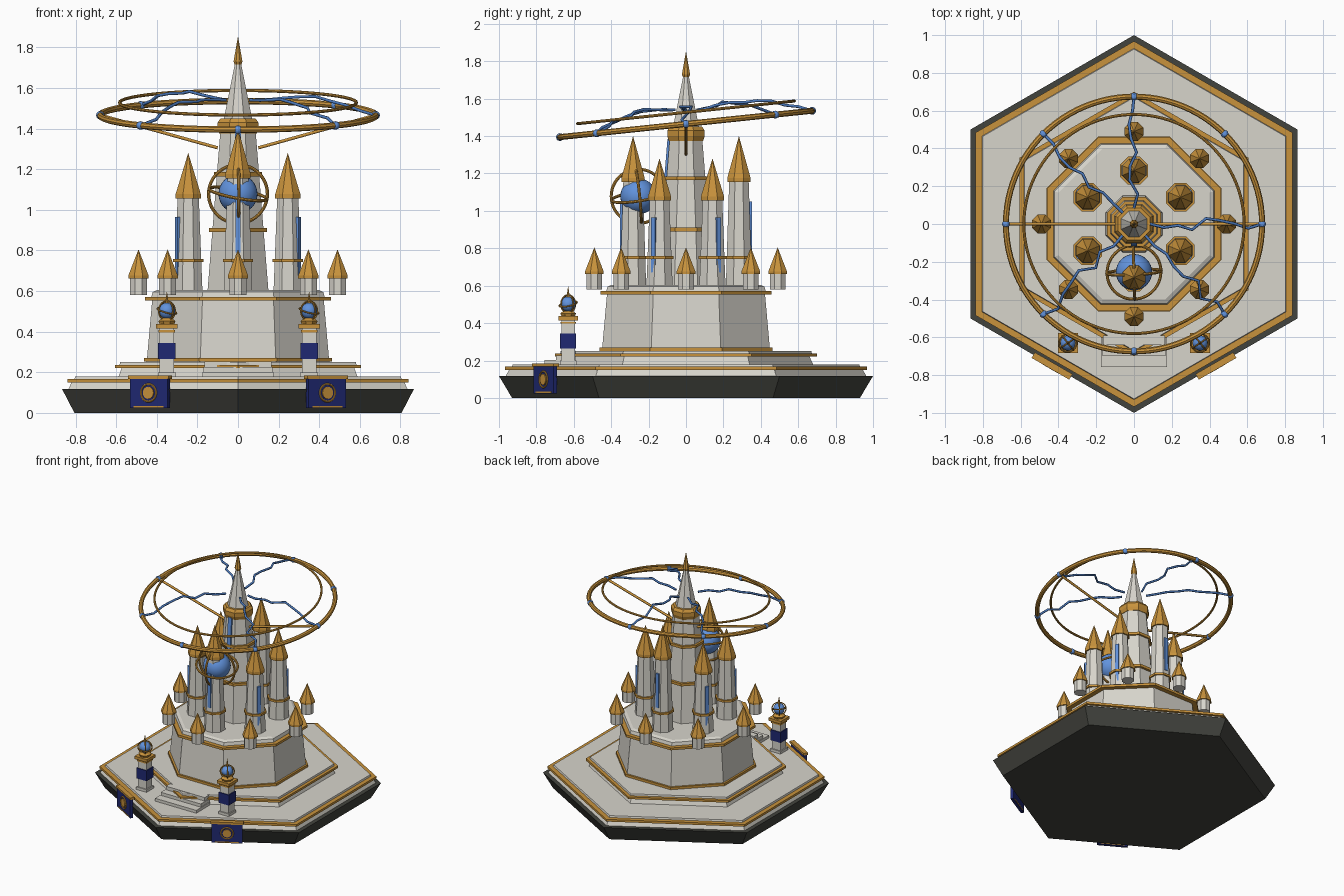
import bpy, bmesh, math, random
from mathutils import Vector, Matrix

if "Cube" in bpy.data.objects:
    bpy.data.objects.remove(bpy.data.objects["Cube"])

random.seed(4)
PI = math.pi
HEX, OCT = PI / 6, PI / 8


def material(name, rgb):
    m = bpy.data.materials.new(name)
    m.diffuse_color = (*rgb, 1)
    m.use_nodes = True
    m.node_tree.nodes["Principled BSDF"].inputs["Base Color"].default_value = m.diffuse_color
    return m


STONE = material("pale stone", (0.68, 0.66, 0.60))
GOLD = material("gold", (0.58, 0.29, 0.045))
DARK = material("dark rock", (0.055, 0.057, 0.048))
BLUE = material("glowing blue", (0.12, 0.29, 0.72))
ARC = material("energy blue", (0.07, 0.19, 0.50))
NAVY = material("navy cloth", (0.014, 0.022, 0.17))


def prism(name, sides, profile, mat, loc=(0, 0, 0), rot=0.0, apothem=False):
    """Flat-sided solid from (radius, z) rings; a zero radius closes to a tip."""
    k = 1 / math.cos(PI / sides) if apothem else 1
    bm = bmesh.new()
    rings = []
    for r, z in profile:
        n = sides if r > 0 else 1
        rings.append([bm.verts.new((r * k * math.cos(rot + 2 * PI * i / sides),
                                    r * k * math.sin(rot + 2 * PI * i / sides), z)) for i in range(n)])
    for a, b in zip(rings, rings[1:]):
        for i in range(sides):
            j = (i + 1) % sides
            bm.faces.new((a[i], a[j], b[0]) if len(b) == 1 else (a[i], a[j], b[j], b[i]))
    bm.faces.new(rings[0][::-1])
    if len(rings[-1]) > 1:
        bm.faces.new(rings[-1])
    me = bpy.data.meshes.new(name)
    bm.to_mesh(me)
    bm.free()
    ob = bpy.data.objects.new(name, me)
    ob.location = loc
    me.materials.append(mat)
    bpy.context.collection.objects.link(ob)
    return ob


def octo(name, profile, mat, loc=(0, 0, 0), rot=OCT):
    return prism(name, 8, profile, mat, loc, rot, True)


def finish(name, mat, smooth=False):
    ob = bpy.context.object
    ob.name = name
    ob.data.materials.append(mat)
    if smooth:
        bpy.ops.object.shade_smooth_by_angle()
    return ob


def box(name, loc, size, mat, rot=(0, 0, 0)):
    bpy.ops.mesh.primitive_cube_add(size=1, location=loc, rotation=rot)
    ob = finish(name, mat)
    ob.scale = size
    return ob


def ring(name, loc, R, r, mat=GOLD, rot=(0, 0, 0), seg=64):
    bpy.ops.mesh.primitive_torus_add(major_radius=R, minor_radius=r, major_segments=seg,
                                     minor_segments=8, location=loc, rotation=rot)
    return finish(name, mat, True)


def ball(name, loc, r, mat, seg=24):
    bpy.ops.mesh.primitive_uv_sphere_add(segments=seg, ring_count=seg // 2, radius=r, location=loc)
    return finish(name, mat, True)


def tube(name, pts, r, mat):
    cu = bpy.data.curves.new(name, 'CURVE')
    cu.dimensions = '3D'
    cu.bevel_depth = r
    cu.bevel_resolution = 1
    cu.use_fill_caps = True
    sp = cu.splines.new('POLY')
    sp.points.add(len(pts) - 1)
    for p, co in zip(sp.points, pts):
        p.co = (*co, 1)
    cu.materials.append(mat)
    ob = bpy.data.objects.new(name, cu)
    bpy.context.collection.objects.link(ob)


# hexagonal island and two terraces, each with a gold edge
prism("rock_base", 6, [(0.93, 0), (1.0, 0.117)], DARK, rot=HEX)
prism("lower_terrace_wall", 6, [(0.965, 0.115), (0.945, 0.152)], STONE, rot=HEX)
prism("lower_terrace_trim", 6, [(0.968, 0.15), (0.968, 0.167)], GOLD, rot=HEX)
prism("lower_terrace_floor", 6, [(0.932, 0.16), (0.926, 0.18)], STONE, rot=HEX)
prism("upper_terrace_wall", 6, [(0.68, 0.178), (0.66, 0.222)], STONE, rot=HEX)
prism("upper_terrace_trim", 6, [(0.70, 0.221), (0.70, 0.237)], GOLD, rot=HEX)
prism("upper_terrace_floor", 6, [(0.675, 0.23), (0.67, 0.25)], STONE, rot=HEX)

# front steps
for i, (front, top) in enumerate([(-0.757, 0.202), (-0.695, 0.226), (-0.64, 0.253)]):
    box(f"step_{i}", (0, (front - 0.59) / 2, (top + 0.175) / 2),
        (0.35 - 0.01 * i, -0.59 - front, top - 0.175), STONE)

# octagonal keep
octo("keep_wall", [(0.45, 0.245), (0.422, 0.56)], STONE)
octo("keep_foot_trim", [(0.462, 0.252), (0.462, 0.27)], GOLD)
octo("keep_top_trim", [(0.457, 0.553), (0.457, 0.571)], GOLD)
octo("keep_roof", [(0.428, 0.565), (0.42, 0.595), (0.40, 0.605)], STONE)

# eight small turrets around the rim
for k in range(8):
    a = k * PI / 4
    p = (0.49 * math.cos(a), 0.49 * math.sin(a), 0)
    octo(f"turret_{k}", [(0.042, 0.58), (0.042, 0.67)], STONE, p)
    octo(f"turret_roof_{k}", [(0.050, 0.662), (0.050, 0.676), (0, 0.805)], GOLD, p)

# six tall towers, front and back ones higher, each with an outward window
for k in range(6):
    a = PI / 6 + k * PI / 3
    tall = k in (1, 4)
    eave, tip = (1.165, 1.40) if tall else (1.065, 1.28)
    w0, w1 = (0.79, 1.05) if tall else (0.67, 0.965)
    p = (0.283 * math.cos(a), 0.283 * math.sin(a), 0)
    octo(f"tower_{k}", [(0.070, 0.60), (0.052, eave)], STONE, p)
    octo(f"tower_band_{k}", [(0.075, 0.742), (0.075, 0.758)], GOLD, p)
    octo(f"tower_roof_{k}", [(0.062, eave - 0.01), (0.062, eave + 0.012), (0, tip)], GOLD, p)
    box(f"tower_window_{k}", (0.345 * math.cos(a), 0.345 * math.sin(a), (w0 + w1) / 2),
        (0.014, 0.026, w1 - w0), BLUE, (0, 0, a))

# great central tower and spire
octo("central_tower", [(0.150, 0.60), (0.085, 1.41)], STONE)
octo("central_band_low", [(0.144, 0.89), (0.144, 0.91)], GOLD)
octo("central_band_mid", [(0.118, 1.165), (0.118, 1.185)], GOLD)
octo("central_collar", [(0.092, 1.375), (0.100, 1.40), (0.100, 1.43), (0.086, 1.45)], GOLD)
octo("spire", [(0.070, 1.445), (0.012, 1.735)], STONE)
octo("spire_tip", [(0.016, 1.715), (0.022, 1.73), (0, 1.855)], GOLD)
box("central_window", (0, -0.103, 1.25), (0.03, 0.014, 0.27), BLUE, (-0.08, 0, 0))

# large orb with three gold rings around the front tower
C = (0, -0.255, 1.078)
ball("great_orb", C, 0.096, BLUE, 32)
for i, rot in enumerate([(0.15, 0.18, 0), (PI / 2 + 0.1, 0, 0.05), (0, PI / 2, 0.03)]):
    ring(f"great_orb_ring_{i}", C, 0.145, 0.008, rot=rot, seg=48)

# tilted halo rings with beads and struts
TILT = 0.104
ring("halo_outer", (0, 0, 1.465), 0.678, 0.016, rot=(TILT, 0, 0), seg=96)
ring("halo_inner", (0, 0, 1.527), 0.583, 0.008, rot=(TILT, 0, 0), seg=96)
turn = Matrix.Rotation(TILT, 3, 'X')


def halo_point(a):
    return turn @ Vector((0.678 * math.cos(a), 0.678 * math.sin(a), 0)) + Vector((0, 0, 1.465))


for k in range(8):
    ball(f"halo_bead_{k}", halo_point(k * PI / 4), 0.021, BLUE, 12)
for s in (-1, 1):
    tube("halo_strut", [(s * 0.10, 0, 1.305), (s * 0.675, 0, 1.465)], 0.009, GOLD)

# jagged energy arcs from the spire to five beads
for k in (0, 2, 3, 5, 7):
    a = k * PI / 4
    start = Vector((0.085 * math.cos(a), 0.085 * math.sin(a), 1.54))
    end = halo_point(a)
    side = Vector((-math.sin(a), math.cos(a), 0))
    pts = []
    for i in range(9):
        t = i / 8
        p = start.lerp(end, t)
        if 0 < i < 8:
            p += side * random.uniform(-0.035, 0.035)
            p.z += 0.05 * math.sin(PI * t) + random.uniform(-0.008, 0.008)
        pts.append(p)
    tube(f"energy_arc_{k}", pts, 0.008, ARC)

for s in (-1, 1):
    # gate pillars with cloth wrap and ringed orb
    x, y = s * 0.35, -0.63
    for part, z0, z1, w, m in [("foot", 0.178, 0.20, 0.088, STONE), ("shaft", 0.19, 0.42, 0.072, STONE),
                               ("cloth", 0.265, 0.345, 0.086, NAVY), ("cap_low", 0.397, 0.407, 0.082, GOLD),
                               ("cap", 0.415, 0.437, 0.105, GOLD)]:
        box(f"pillar_{part}", (x, y, (z0 + z1) / 2), (w, w, z1 - z0), m)
    octo("pillar_orb_stand", [(0.035, 0.435), (0.042, 0.452), (0.025, 0.466)], GOLD, (x, y, 0))
    ball("pillar_orb", (x, y, 0.502), 0.040, BLUE)
    for rot in [(0.2, 0.25, 0), (PI / 2, 0, 0.6), (PI / 2, 0, -0.9)]:
        ring("pillar_orb_ring", (x, y, 0.502), 0.049, 0.004, rot=rot, seg=32)
    octo("pillar_orb_spike", [(0.009, 0.54), (0, 0.60)], GOLD, (x, y, 0))

    # banners on the two front edges with a round sun emblem
    a = -PI / 2 + s * PI / 6
    n = Vector((math.cos(a), math.sin(a), 0))
    up = Vector((0, 0, 1))
    yaw = (0, 0, a + PI / 2)
    box("banner_cloth", n * 0.868 + up * 0.098, (0.215, 0.022, 0.15), NAVY, yaw)
    box("banner_top_bar", n * 0.868 + up * 0.176, (0.23, 0.034, 0.016), GOLD, yaw)
    box("banner_bottom_bar", n * 0.868 + up * 0.030, (0.17, 0.027, 0.008), GOLD, yaw)
    c = n * 0.881 + up * 0.099
    face = (PI / 2, 0, a + PI / 2)
    ring("banner_emblem_ring", c, 0.043, 0.005, rot=face, seg=32)
    disc = prism("banner_emblem_disc", 16, [(0.030, -0.004), (0.030, 0.004)], GOLD, c)
    disc.rotation_euler = face
